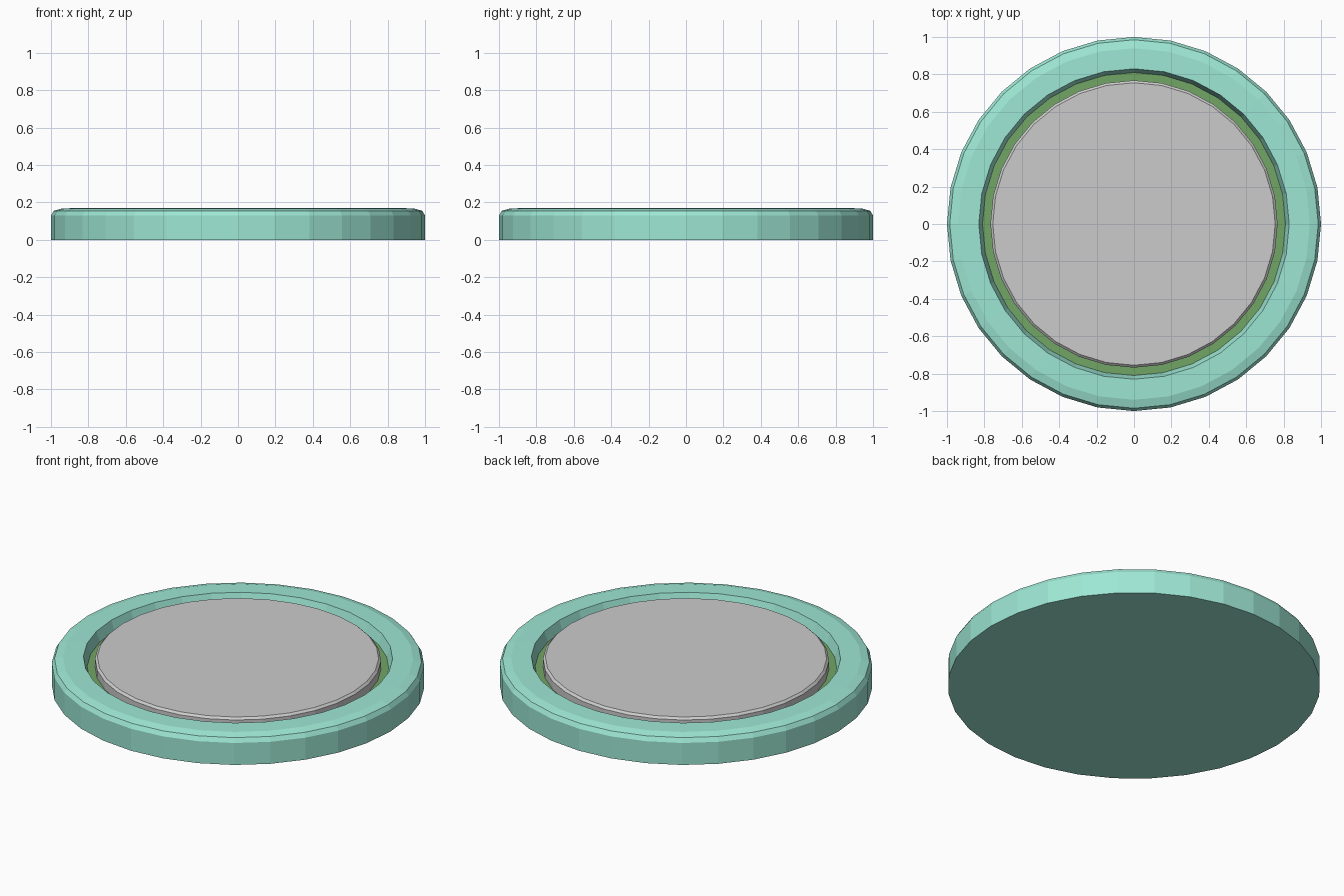
import bpy, bmesh, math

if "Cube" in bpy.data.objects:
    bpy.data.objects.remove(bpy.data.objects["Cube"])

SIDES = 32


def material(name, rgb):
    m = bpy.data.materials.new(name)
    m.diffuse_color = (*rgb, 1)
    m.use_nodes = True
    m.node_tree.nodes["Principled BSDF"].inputs["Base Color"].default_value = m.diffuse_color
    return m


def lathe(name, profile, mat=None, cap_start=False, cap_end=False):
    """Revolve (radius, z) points around z, with optional flat end caps."""
    bm = bmesh.new()
    rings = []
    for r, z in profile:
        angles = [2 * math.pi * i / SIDES for i in range(SIDES)]
        rings.append([bm.verts.new((r * math.cos(a), r * math.sin(a), z)) for a in angles])
    for lo, hi in zip(rings, rings[1:]):
        for i in range(SIDES):
            j = (i + 1) % SIDES
            bm.faces.new((lo[i], lo[j], hi[j], hi[i]))
    if cap_start:
        bm.faces.new(rings[0][::-1])
    if cap_end:
        bm.faces.new(rings[-1])
    mesh = bpy.data.meshes.new(name)
    bm.to_mesh(mesh)
    bm.free()
    ob = bpy.data.objects.new(name, mesh)
    bpy.context.collection.objects.link(ob)
    if mat:
        mesh.materials.append(mat)
    return ob


teal = material("teal", (0.34, 0.80, 0.66))
green = material("dark_green", (0.17, 0.38, 0.13))

# Outer rim with rounded shoulder, closed underside and sloped inner wall
lathe("rim", [(1, 0), (1, 0.13), (0.985, 0.155), (0.94, 0.168),
              (0.83, 0.17), (0.81, 0.11)], teal, cap_start=True)

# Dark floor of the groove
lathe("groove_floor", [(0.81, 0.11), (0.765, 0.11)], green)

# Raised centre plate with a small bevelled edge
lathe("centre_plate", [(0.768, 0.11), (0.768, 0.158), (0.755, 0.17)], cap_end=True)
